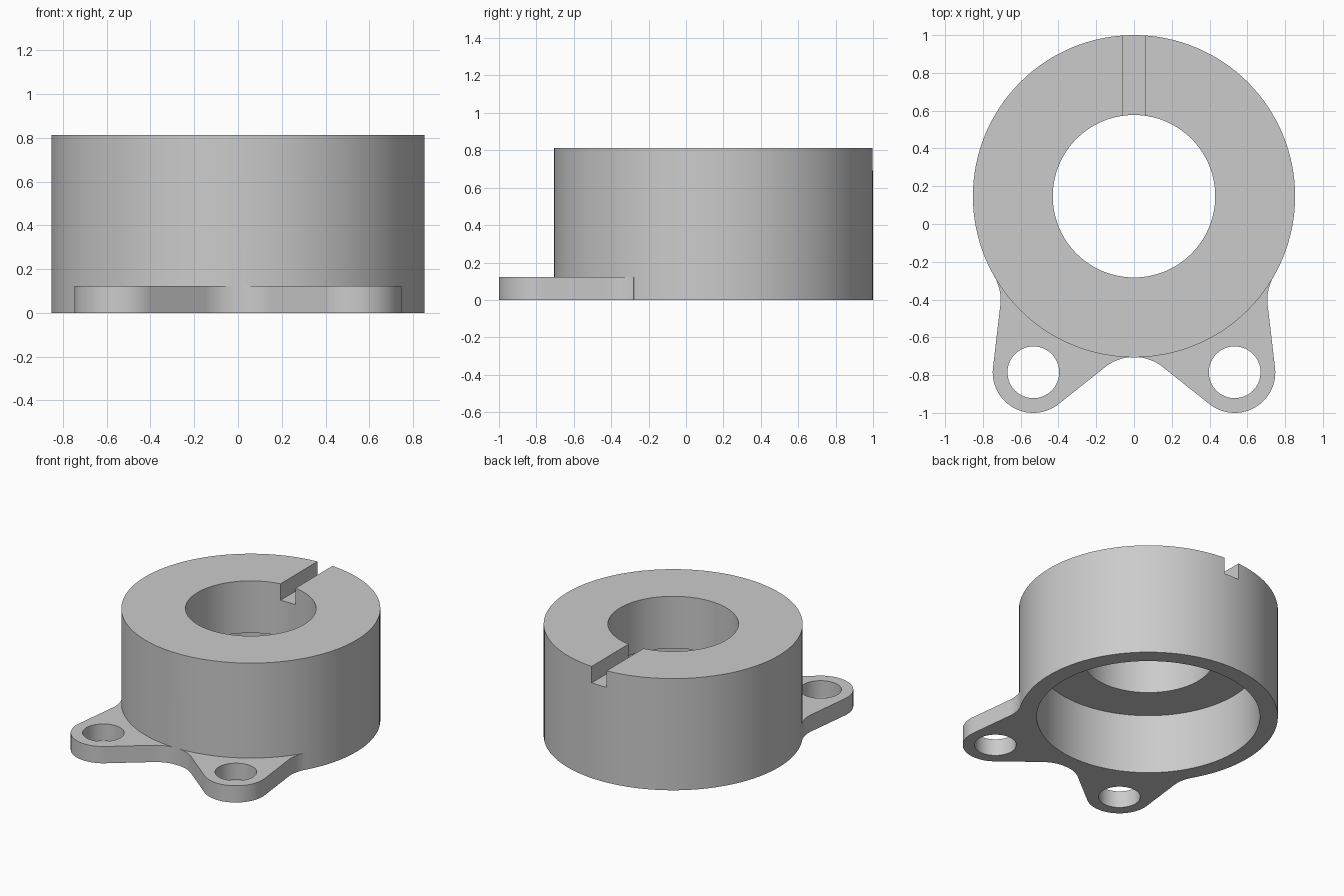
import bpy
import bmesh
from math import sin, cos, radians

# Remove the default cube
cube = bpy.data.objects.get("Cube")
if cube:
    bpy.data.objects.remove(cube, do_unlink=True)

# Main sizes
CY, R, H = 0.147, 0.853, 0.812          # collar centre, radius, height
LX, LY, LR, LH = 0.533, -0.785, 0.215, 0.122   # ear centre, radius, thickness
FILLET = 0.244

grey = bpy.data.materials.new("plain grey")
grey.use_nodes = True
grey.diffuse_color = (0.6, 0.6, 0.6, 1)
grey.node_tree.nodes["Principled BSDF"].inputs["Base Color"].default_value = (0.6, 0.6, 0.6, 1)


def arc(cx, cy, r, start, end, n):
    """Points on an arc, angles in degrees."""
    return [(cx + r * cos(radians(start + (end - start) * i / n)),
             cy + r * sin(radians(start + (end - start) * i / n))) for i in range(n + 1)]


def prism(name, outline, z0, z1):
    """Extrude a flat outline from z0 up to z1."""
    bm = bmesh.new()
    face = bm.faces.new([bm.verts.new((x, y, z0)) for x, y in outline])
    top = bmesh.ops.extrude_face_region(bm, geom=[face])["geom"]
    verts = [g for g in top if isinstance(g, bmesh.types.BMVert)]
    bmesh.ops.translate(bm, verts=verts, vec=(0, 0, z1 - z0))
    bmesh.ops.recalc_face_normals(bm, faces=bm.faces)
    mesh = bpy.data.meshes.new(name)
    bm.to_mesh(mesh)
    bm.free()
    mesh.materials.append(grey)
    obj = bpy.data.objects.new(name, mesh)
    bpy.context.collection.objects.link(obj)
    return obj


def cylinder(name, x, y, r, z0, z1, n=128):
    return prism(name, arc(x, y, r, 0, 360, n)[:-1], z0, z1)


def combine(target, tool, operation):
    """Apply a boolean and discard the tool."""
    tool.hide_render = True
    mod = target.modifiers.new("boolean", 'BOOLEAN')
    mod.operation = operation
    mod.solver = 'EXACT'
    mod.object = tool
    bpy.context.view_layer.objects.active = target
    bpy.ops.object.modifier_apply(modifier=mod.name)
    bpy.data.objects.remove(tool, do_unlink=True)


# Collar
body = cylinder("flanged_collar", 0, CY, R, 0, H)

# Mounting flange: right half from front notch, around the ear, to the collar
reach = R + FILLET
half = arc(0, -0.704 - FILLET, FILLET, 90, 52, 12)
half += arc(LX, LY, LR, -128, 6.8, 40)
half += arc(reach * cos(radians(30)), CY - reach * sin(radians(30)), FILLET, 186.8, 150, 12)
half += [(0.5, 0)]
outline = half + [(-x, y) for x, y in reversed(half[1:])]
combine(body, prism("flange", outline, 0, LH), 'UNION')

# Through bore, wide recess underneath and ear holes
combine(body, cylinder("bore", 0, CY, 0.43, -0.1, 1), 'DIFFERENCE')
combine(body, cylinder("recess", 0, CY, 0.735, -0.1, 0.433), 'DIFFERENCE')
for side in (-1, 1):
    combine(body, cylinder("ear_hole", side * LX, LY, 0.137, -0.1, 0.3, 64), 'DIFFERENCE')

# Key slot across the back of the top face
slot = [(-0.06, 0.3), (0.06, 0.3), (0.06, 1.2), (-0.06, 1.2)]
combine(body, prism("slot", slot, H - 0.12, 1), 'DIFFERENCE')

# Smooth the round walls, keep the rims sharp
bpy.ops.object.select_all(action='DESELECT')
body.select_set(True)
bpy.context.view_layer.objects.active = body
bpy.ops.object.shade_smooth_by_angle(angle=radians(30))
